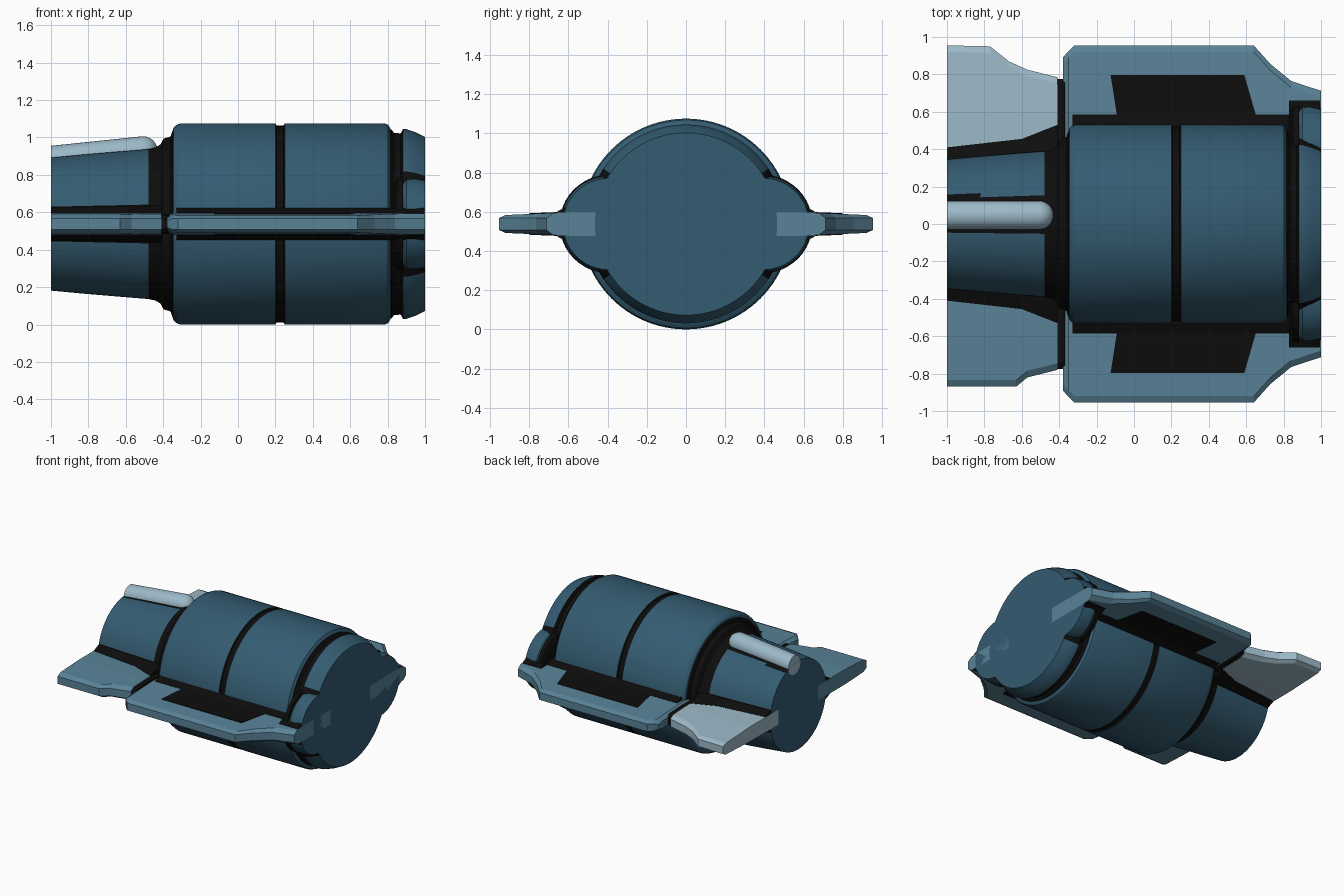
import bpy, bmesh, math

if "Cube" in bpy.data.objects:
    bpy.data.objects.remove(bpy.data.objects["Cube"], do_unlink=True)

AXIS = 0.5375  # height of the hull's long axis


def material(name, rgb):
    m = bpy.data.materials.new(name)
    m.use_nodes = True
    m.diffuse_color = (*rgb, 1)
    m.node_tree.nodes["Principled BSDF"].inputs["Base Color"].default_value = (*rgb, 1)
    return m


NAVY = material("deep blue", (0.034, 0.106, 0.165))
STEEL = material("steel blue", (0.100, 0.226, 0.308))
PALE = material("pale grey blue", (0.335, 0.485, 0.578))
BLACK = material("black", (0.004, 0.004, 0.004))


def loft(name, sections, mats, rule=None, smooth=False):
    """Skin (x, ring of (y, z)) sections along x; z is measured from the axis."""
    bm = bmesh.new()
    rings = [[bm.verts.new((x, y, z + AXIS)) for y, z in ring] for x, ring in sections]
    n = len(rings[0])
    for a, b in zip(rings, rings[1:]):
        for i in range(n):
            j = (i + 1) % n
            bm.faces.new((a[i], a[j], b[j], b[i]))
    bm.faces.new(rings[0])
    bm.faces.new(rings[-1])
    bmesh.ops.recalc_face_normals(bm, faces=bm.faces)
    for f in bm.faces:
        f.smooth = smooth
        if rule:
            c = f.calc_center_median()
            f.material_index = int(rule(c.x, c.y, c.z - AXIS))
    mesh = bpy.data.meshes.new(name)
    bm.to_mesh(mesh)
    bm.free()
    for m in mats:
        mesh.materials.append(m)
    if smooth:
        mesh.set_sharp_from_angle(angle=math.radians(30))
    ob = bpy.data.objects.new(name, mesh)
    bpy.context.collection.objects.link(ob)
    return ob


def circle(r, y=0, z=0, n=96):
    return [(y + r * math.cos(2 * math.pi * i / n), z + r * math.sin(2 * math.pi * i / n))
            for i in range(n)]


def tube(profile):
    return [(x, circle(r)) for x, r in profile]


def half_thickness(y):
    return min(0.06, 0.06 - 0.045 * (y - 0.6))


def plate_section(x, tip, side, scale=1.0):
    """Tapered cross-section with a chamfered outer edge."""
    shoulder = tip - 0.035
    root, edge = half_thickness(0) * scale, 0.03 * scale
    mid = half_thickness(shoulder) * scale
    ring = [(0.25, root), (0.6, root), (shoulder, mid), (tip, edge),
            (tip, -edge), (shoulder, -mid), (0.6, -root), (0.25, -root)]
    return x, [(side * y, z) for y, z in ring]


def fillet_section(x, inner, outer, high, side):
    ring = [(0.2, high), (inner, high), (outer, 0.062),
            (outer, -0.062), (inner, -high), (0.2, -high)]
    return x, [(side * y, z) for y, z in ring]


# Tapered tail, dark beside the top rib and along the fin roots
def tail_rule(x, y, z):
    beside_rib = z > 0.2 and -0.057 < y < 0.155
    return x > -0.99 and (beside_rib or abs(z) < 0.1)


loft("tail_body", tube([(-1, 0.356), (-0.82, 0.373), (-0.64, 0.388), (-0.47, 0.402)]),
     [NAVY, BLACK], tail_rule, True)

# Dark stepped neck between tail and drum
loft("neck_ring", tube([(-0.48, 0.401), (-0.44, 0.41), (-0.415, 0.425), (-0.40, 0.455),
                        (-0.36, 0.468), (-0.35, 0.50), (-0.33, 0.50)]), [BLACK], smooth=True)

# Main drum with a dark middle groove
loft("main_drum", tube([(-0.35, 0.495), (-0.345, 0.515), (-0.33, 0.529), (-0.31, 0.5375),
                        (0.2, 0.5375), (0.207, 0.526), (0.243, 0.526), (0.25, 0.5375),
                        (0.785, 0.5375), (0.803, 0.53), (0.815, 0.51)]),
     [NAVY, BLACK], lambda x, y, z: 0.2 < x < 0.25, True)

# Dark channel and nose ring
loft("nose_channel", tube([(0.80, 0.51), (0.82, 0.505), (0.835, 0.487), (0.885, 0.483)]),
     [BLACK], smooth=True)
loft("nose_ring", tube([(0.87, 0.485), (0.882, 0.507), (0.90, 0.507), (0.95, 0.49), (1, 0.465)]),
     [NAVY, BLACK], lambda x, y, z: x < 0.88 or (x < 0.99 and abs(z) < 0.272), True)

# Rounded rib on top of the tail
rib = [(-1, 0.077, 0.341), (-0.51, 0.077, 0.392)]
for k in range(1, 7):
    a = k * math.pi / 13
    rib.append((-0.51 + 0.08 * math.sin(a), 0.077 * math.cos(a), 0.392))
loft("top_rib", [(x, circle(r, 0.047, z, 32)) for x, r, z in rib], [PALE], smooth=True)

# Outlines of the side plates and tail fins as (x, reach)
WING = [(-0.32, 0.955), (0.64, 0.955), (0.73, 0.855), (0.84, 0.765), (1, 0.712)]
FINS = {
    1: ("left_tail_fin", PALE, [(-1, 0.955), (-0.77, 0.95), (-0.67, 0.87),
                                (-0.57, 0.825), (-0.41, 0.785)]),
    -1: ("right_tail_fin", STEEL, [(-1, 0.87), (-0.63, 0.87), (-0.57, 0.82), (-0.41, 0.78)]),
}

for side, word in ((1, "left"), (-1, "right")):
    # Side plate with a chamfered rear edge
    sections = [plate_section(-0.38, 0.89, side, 0.6), plate_section(-0.35, 0.925, side)]
    sections += [plate_section(x, tip, side) for x, tip in WING]
    loft(word + "_side_plate", sections, [STEEL])

    # Thin dark panels on both faces of the side plate
    for up, face in ((1, "upper"), (-1, "lower")):
        def panel(x_in, x_out):
            return [(x, side * y, up * (half_thickness(y) + lift))
                    for x, y in ((x_in, 0.57), (x_out, 0.797)) for lift in (-0.002, 0.004)]
        bm = bmesh.new()
        a, b = ([bm.verts.new((x, y, z + AXIS)) for x, y, z in panel(*ends)]
                for ends in ((-0.09, -0.125), (0.655, 0.59)))
        order = (0, 1, 3, 2)
        for i, j in zip(order, order[1:] + order[:1]):
            bm.faces.new((a[i], a[j], b[j], b[i]))
        for end in (a, b):
            bm.faces.new([end[i] for i in order])
        bmesh.ops.recalc_face_normals(bm, faces=bm.faces)
        mesh = bpy.data.meshes.new("panel")
        bm.to_mesh(mesh)
        bm.free()
        mesh.materials.append(BLACK)
        ob = bpy.data.objects.new(f"{word}_{face}_dark_panel", mesh)
        bpy.context.collection.objects.link(ob)

    # Tail fin
    name, mat, outline = FINS[side]
    loft(name, [plate_section(x, tip, side) for x, tip in outline], [mat])

    # Dark spacer between plate and fin
    loft(word + "_plate_gap", [plate_section(x, 0.775, side, 0.9) for x in (-0.412, -0.37)], [BLACK])

    # Dark fillets where plate and fin meet the hull
    loft(word + "_drum_fillet", [fillet_section(x, 0.533, 0.585, 0.085, side)
                                 for x in (-0.33, 0.83)], [BLACK])
    loft(word + "_tail_fillet", [fillet_section(-0.998, 0.345, 0.41, 0.09, side),
                                 fillet_section(-0.6, 0.385, 0.455, 0.095, side),
                                 fillet_section(-0.41, 0.40, 0.53, 0.1, side)], [BLACK])
    loft(word + "_nose_fillet", [fillet_section(x, 0.615, 0.66, 0.085, side)
                                 for x in (0.83, 0.995)], [BLACK])

    # Rounded cheek on the nose with its dark collar
    cheek = [(0.875, 0.2), (0.885, 0.228), (0.90, 0.242), (0.94, 0.244), (1, 0.233)]
    loft(word + "_nose_cheek", [(x, circle(r, side * 0.395, 0, 48)) for x, r in cheek],
         [NAVY], smooth=True)
    loft(word + "_cheek_collar", [(x, circle(r, side * 0.395, 0, 48))
                                  for x, r in ((0.83, 0.2), (0.85, 0.245), (0.882, 0.25))],
         [BLACK], smooth=True)
